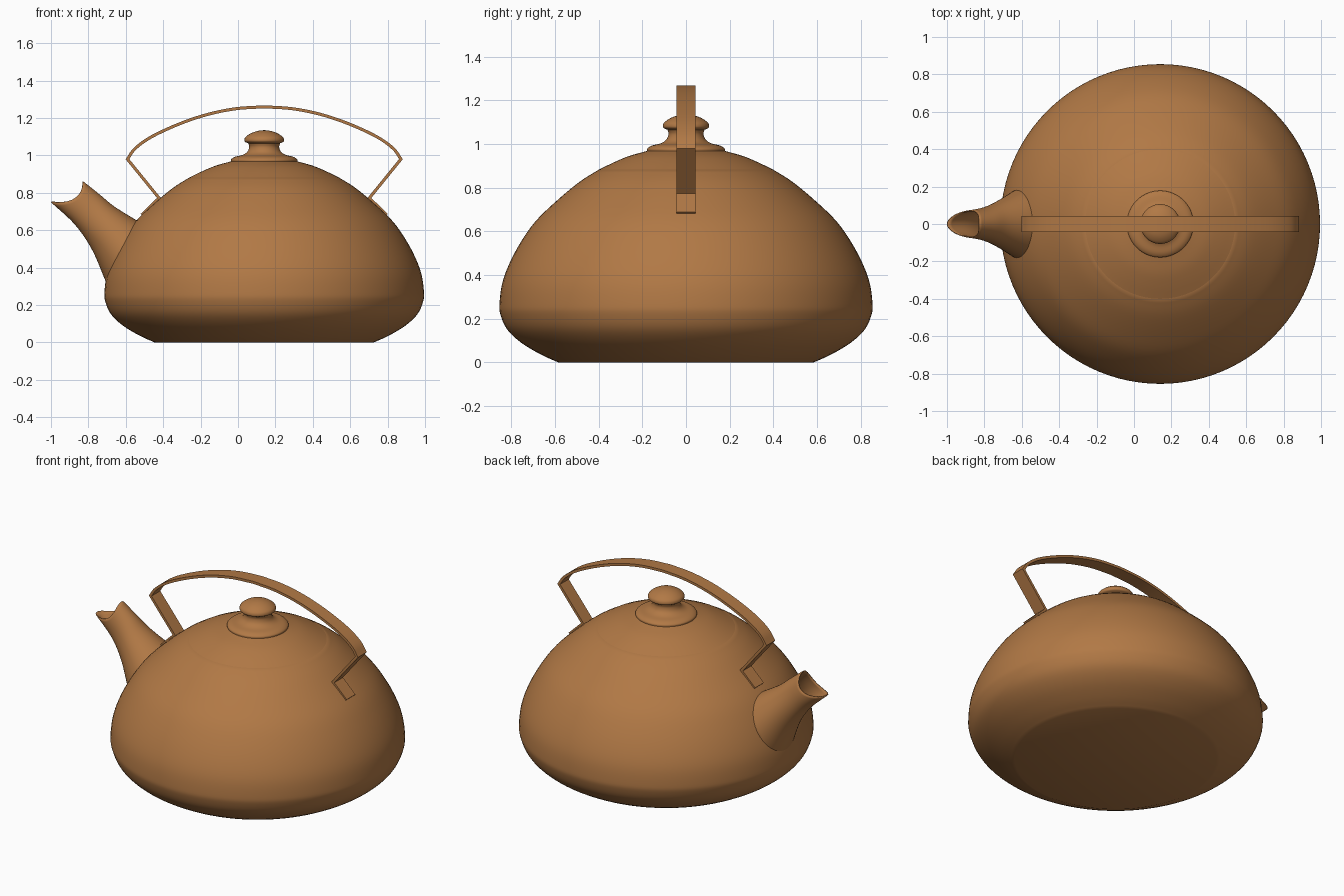
import bpy, bmesh, math
from mathutils import Vector

if "Cube" in bpy.data.objects:
    bpy.data.objects.remove(bpy.data.objects["Cube"])

CX = 0.14  # axis of the pot

copper = bpy.data.materials.new("copper brown")
copper.diffuse_color = (0.44, 0.19, 0.06, 1)
copper.use_nodes = True
copper.node_tree.nodes["Principled BSDF"].inputs["Base Color"].default_value = copper.diffuse_color


def finish(name, bm, angle=35):
    me = bpy.data.meshes.new(name)
    bm.to_mesh(me)
    bm.free()
    me.materials.append(copper)
    ob = bpy.data.objects.new(name, me)
    bpy.context.collection.objects.link(ob)
    bpy.ops.object.select_all(action='DESELECT')
    ob.select_set(True)
    bpy.context.view_layer.objects.active = ob
    bpy.ops.object.shade_smooth_by_angle(angle=math.radians(angle))
    return ob


def spline(pts, n=4):
    """Smooth curve through the points (Catmull-Rom)."""
    p = [Vector(q) for q in pts]
    p = [2 * p[0] - p[1]] + p + [2 * p[-1] - p[-2]]
    out = []
    for i in range(1, len(p) - 2):
        a, b, c, d = p[i - 1:i + 3]
        for k in range(n):
            t = k / n
            out.append(0.5 * (2 * b + (c - a) * t + (2 * a - 5 * b + 4 * c - d) * t * t
                              + (3 * b - a - 3 * c + d) * t ** 3))
    return out + [p[-2]]


def loft(bm, rings):
    loops = [[bm.verts.new(v) for v in r] for r in rings]
    n = len(loops[0])
    for a, b in zip(loops, loops[1:]):
        for j in range(n):
            k = (j + 1) % n
            bm.faces.new((a[j], a[k], b[k], b[j]))
    return loops


def lathe(name, profile, seg=96):
    bm = bmesh.new()
    rings = [[(CX + r * math.cos(2 * math.pi * j / seg), r * math.sin(2 * math.pi * j / seg), z)
              for j in range(seg)] for r, z in profile]
    loops = loft(bm, rings)
    bm.faces.new(loops[0][::-1])
    bm.faces.new(loops[-1])
    return finish(name, bm)


# Pot body
lathe("pot_body", spline([(0.585, 0), (0.665, 0.036), (0.755, 0.09), (0.82, 0.152), (0.85, 0.22),
                          (0.854, 0.27), (0.842, 0.36), (0.81, 0.45), (0.757, 0.55), (0.69, 0.645),
                          (0.60, 0.733), (0.49, 0.825), (0.40, 0.882)]))

# Lid with its stepped collar and knob
lid = spline([(0.40, 0.882), (0.33, 0.916), (0.26, 0.945), (0.178, 0.968)])
collar = spline([(0.178, 0.968), (0.176, 0.98), (0.155, 0.993), (0.115, 1.003),
                 (0.09, 1.02), (0.08, 1.045), (0.085, 1.065)])
knob = spline([(0.085, 1.065), (0.103, 1.073), (0.106, 1.085), (0.098, 1.1),
               (0.07, 1.119), (0.035, 1.131), (0.004, 1.135)])
lathe("lid", lid + collar[1:] + knob[1:])

# Spout: tilted rings lofted from the body to a pouring lip
# each ring: lower point (x, z), upper point (x, z), half width, sag of the sides
stations = [((-0.64, 0.36), (-0.49, 0.61), 0.18, 0),
            ((-0.706, 0.323), (-0.529, 0.645), 0.186, 0),
            ((-0.78, 0.495), (-0.658, 0.725), 0.125, 0),
            ((-0.872, 0.63), (-0.738, 0.79), 0.09, 0.3),
            ((-1.0, 0.75), (-0.828, 0.862), 0.073, 1)]
rows = spline([(*lo, *up, w, s) for lo, up, w, s in stations[1:]], 6)
rows = [Vector((*stations[0][0], *stations[0][1], stations[0][2], 0))] + rows
rings = []
for lx, lz, ux, uz, w, s in rows:
    ring = []
    for j in range(48):
        a = 2 * math.pi * j / 48
        t = (1 - math.cos(a)) / 2
        sag = s * math.sin(a) ** 2
        ring.append((lx + (ux - lx) * t + 0.04 * sag, w * math.sin(a),
                     lz + (uz - lz) * t - 0.035 * sag))
    rings.append(ring)
bm = bmesh.new()
loft(bm, rings)
bmesh.ops.recalc_face_normals(bm, faces=bm.faces[:])
spout = finish("spout", bm, 50)
sol = spout.modifiers.new("wall", 'SOLIDIFY')
sol.thickness = 0.006
sol.offset = -1

# Handle: flat strap bent over the pot, feet resting on the body
half = [(0.655, 0.682), (0.562, 0.772)]
arc = spline([(0.731, 0.98), (0.69, 1.037), (0.60, 1.101), (0.45, 1.17),
              (0.30, 1.22), (0.15, 1.25), (0, 1.26)], 5)
half = [Vector(p) for p in half] + arc
path = [Vector((-x, z)) for x, z in half] + [Vector(p) for p in half[-2::-1]]
bm = bmesh.new()
T, W = 0.008, 0.044
rings = []
for i, p in enumerate(path):
    d0 = (p - path[i - 1]).normalized() if i else None
    d1 = (path[i + 1] - p).normalized() if i < len(path) - 1 else None
    d0, d1 = d0 or d1, d1 or d0
    n0, n1 = Vector((-d0.y, d0.x)), Vector((-d1.y, d1.x))
    m = (n0 + n1).normalized()
    m *= T / max(m.dot(n0), 0.4)  # mitred corner
    rings.append([(CX + p.x + s * m.x, y, p.y + s * m.y)
                  for s, y in ((-1, -W), (1, -W), (1, W), (-1, W))])
loops = loft(bm, rings)
bm.faces.new(loops[0])
bm.faces.new(loops[-1])
bmesh.ops.recalc_face_normals(bm, faces=bm.faces[:])
finish("handle", bm, 30)
